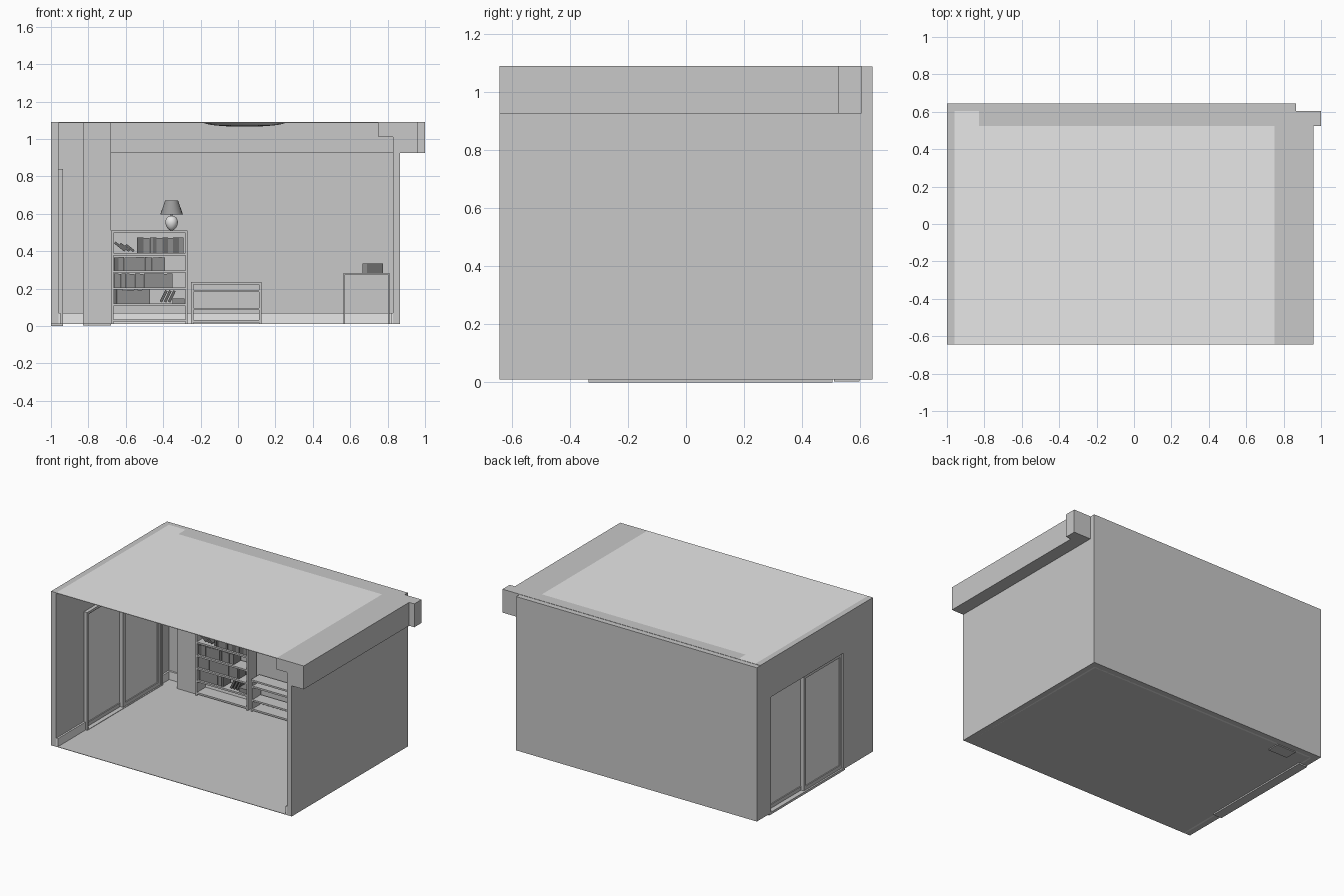
import bpy, bmesh, math, random
from mathutils import Matrix, Vector

random.seed(4)
cube = bpy.data.objects.get("Cube")
if cube:
    bpy.data.objects.remove(cube)


def material(name, v):
    m = bpy.data.materials.new(name)
    m.use_nodes = True
    m.diffuse_color = (v, v, v, 1)
    m.node_tree.nodes["Principled BSDF"].inputs["Base Color"].default_value = (v, v, v, 1)
    return m


WALL = material("wall grey", 0.58)
LIGHT = material("light grey", 0.82)
BOOK = material("book grey", 0.27)
DARK = material("dark book grey", 0.15)
SHADE = material("lampshade grey", 0.32)


def finish(name, bm, mat):
    mesh = bpy.data.meshes.new(name)
    bm.to_mesh(mesh)
    bm.free()
    mesh.materials.append(mat)
    ob = bpy.data.objects.new(name, mesh)
    bpy.context.collection.objects.link(ob)
    return ob


def boxes(name, spans, mat, lean=0):
    """One object made of boxes, each given as x, y and z spans."""
    bm = bmesh.new()
    for span in spans:
        lo, hi = Vector(span[0::2]), Vector(span[1::2])
        size = hi - lo
        bmesh.ops.create_cube(bm, size=1, matrix=Matrix.Translation((lo + hi) / 2)
                              @ Matrix.Rotation(lean, 4, 'Y') @ Matrix.Diagonal((*size, 1)))
    return finish(name, bm, mat)


def lathe(name, profile, centre, mat, steps=40):
    """Spin a radius/height profile about a vertical axis."""
    bm = bmesh.new()
    verts = [bm.verts.new((r, 0, z)) for r, z in profile]
    edges = [bm.edges.new(pair) for pair in zip(verts, verts[1:])]
    bmesh.ops.spin(bm, geom=verts + edges, axis=(0, 0, 1), cent=(0, 0, 0),
                   angle=2 * math.pi, steps=steps)
    bmesh.ops.remove_doubles(bm, verts=bm.verts, dist=0.0001)
    bmesh.ops.recalc_face_normals(bm, faces=bm.faces)
    ob = finish(name, bm, mat)
    ob.location = centre
    for p in ob.data.polygons:
        p.use_smooth = True
    return ob


# Room dimensions
L, R, F, B = -1.0, 0.867, -0.643, 0.643
IN_L, IN_R, IN_B = -0.96, 0.83, 0.605
Z0, Z1 = 0.01, 1.09
WIN_F, WIN_B, WIN_T = -0.335, 0.505, 0.84

# Shell of the room, open at the front
boxes("floor", [(IN_L, IN_R, F, IN_B, Z0, 0.013)], WALL)
boxes("back_wall", [(L, R, IN_B, B, Z0, 1.088)], WALL)
boxes("right_hand_wall", [(IN_R, R, F, IN_B, Z0, 0.93)], WALL)
boxes("window_wall", [(L, IN_L, F, WIN_F, Z0, Z1), (L, IN_L, WIN_B, IN_B, Z0, Z1),
                      (L, IN_L, WIN_F, WIN_B, WIN_T, Z1)], WALL)
boxes("ceiling", [(IN_L, 0.75, F, 0.525, 1.086, Z1),
                  (IN_L, -0.83, 0.525, IN_B, 1.086, Z1)], LIGHT)
boxes("side_beam", [(0.75, IN_R, F, 0.525, 1.01, Z1),
                    (IN_R, 0.96, F, IN_B, 0.926, Z1)], WALL)
boxes("back_beam", [(-0.83, IN_R, 0.525, IN_B, 0.928, Z1),
                    (0.96, 1.0, 0.525, IN_B, 0.926, Z1)], WALL)
boxes("column", [(-0.83, -0.68, 0.51, 0.597, 0.003, 1.085)], WALL)

# Skirting boards
boxes("skirting", [(IN_L, -0.83, 0.592, IN_B, Z0, 0.07),
                   (-0.68, IN_R, 0.592, IN_B, Z0, 0.07),
                   (IN_R - 0.012, IN_R, F, 0.592, Z0, 0.07),
                   (IN_L, IN_L + 0.012, F, WIN_F, Z0, 0.07),
                   (IN_L, IN_L + 0.012, WIN_B, 0.592, Z0, 0.07)], LIGHT)


def frame(name, x0, x1, y0, y1, z0, z1, w):
    boxes(name, [(x0, x1, y0, y0 + w, z0, z1), (x0, x1, y1 - w, y1, z0, z1),
                 (x0, x1, y0 + w, y1 - w, z0, z0 + w),
                 (x0, x1, y0 + w, y1 - w, z1 - w, z1)], WALL)


# Sliding window doors: surround plus two offset glazed panels
frame("window_surround", -1.0, -0.935, WIN_F, WIN_B, 0.0, WIN_T, 0.016)
for name, x, y0, y1 in (("front", -0.988, WIN_F + 0.016, 0.105),
                        ("rear", -0.966, 0.075, WIN_B - 0.016)):
    frame(name + "_window_sash", x, x + 0.022, y0, y1, 0.016, WIN_T - 0.016, 0.026)
    boxes(name + "_window_pane", [(x + 0.007, x + 0.015, y0 + 0.026, y1 - 0.026,
                                   0.042, WIN_T - 0.042)], LIGHT)

# Round ceiling lamp: a shallow bowl
bowl = [(0.22 * math.cos(a), -0.024 * math.sin(a))
        for a in (i * math.pi / 16 for i in range(9))]
lathe("ceiling_lamp", [(0, 0)] + bowl, (0.035, 0.03, 1.0895), LIGHT, 64)


def shelf_unit(name, x0, x1, y0, top, levels, t=0.012):
    y1 = 0.592
    parts = [(x0, x0 + t, y0, y1, Z0, top), (x1 - t, x1, y0, y1, Z0, top),
             (x0 + t, x1 - t, y0, y1, top - t, top)]
    parts += [(x0 + t, x1 - t, y0, y1, z - t, z) for z in levels]
    boxes(name, parts, WALL)


# Furniture
shelf_unit("bookcase", -0.678, -0.27, 0.495, 0.51, (0.035, 0.12, 0.207, 0.297, 0.39))
shelf_unit("low_shelf", -0.25, 0.125, 0.5, 0.235, (0.032, 0.097, 0.193))
shelf_unit("desk", 0.565, 0.81, 0.38, 0.283, (), 0.008)
boxes("desk_box", [(0.665, 0.69, 0.44, 0.55, 0.283, 0.333)], BOOK)
boxes("desk_box_front", [(0.69, 0.775, 0.44, 0.55, 0.283, 0.333)], DARK)

# Rows of upright books, alternating between two greys
for row, (x, end, z, height) in enumerate(((-0.54, -0.29, 0.39, 0.085),
                                           (-0.662, -0.39, 0.297, 0.072),
                                           (-0.664, -0.35, 0.207, 0.075),
                                           (-0.66, -0.47, 0.12, 0.075))):
    books = {"grey": [], "dark": []}
    while x < end - 0.008:
        w = min(random.uniform(0.014, 0.034), end - x)
        key = "dark" if random.random() < (0.45 if row == 0 else 0.12) else "grey"
        books[key].append((x, x + w - 0.001, 0.51, 0.59, z,
                           z + height - random.uniform(0, 0.004)))
        x += w
    for key, mat in (("grey", BOOK), ("dark", DARK)):
        if books[key]:
            boxes(f"{key}_books_row_{row + 1}", books[key], mat)

# Leaning and lying books
boxes("leaning_books_top", [(x, x + 0.013, 0.51, 0.59, 0.39, 0.39 + h) for x, h in
                            ((-0.638, 0.07), (-0.612, 0.062), (-0.585, 0.054))],
      DARK, -0.9)
boxes("leaning_books_bottom", [(x, x + 0.014, 0.51, 0.59, 0.125, 0.192)
                               for x in (-0.405, -0.383, -0.361)], DARK, 0.45)
boxes("lying_books", [(-0.35, -0.285, 0.51, 0.59, 0.12, 0.148)], BOOK)

# Table lamp on the bookcase
lamp_at = (-0.355, 0.545, 0.51)
egg = [(0.033 * math.sin(a) * (1 - 0.15 * math.cos(a + math.pi)* -1), 0.04 - 0.04 * math.cos(a))
       for a in (i * math.pi / 12 for i in range(13))]
lathe("lamp_base", egg, lamp_at, LIGHT, 24)
lathe("lamp_stem", [(0, 0.07), (0.006, 0.07), (0.006, 0.15), (0, 0.15)], lamp_at, SHADE, 12)
lathe("lamp_shade", [(0.061, 0.085), (0.035, 0.16), (0.033, 0.16), (0.059, 0.085),
                     (0.061, 0.085)], lamp_at, SHADE, 24)
for ob in bpy.data.objects:
    if ob.name in ("lamp_shade", "lamp_stem", "ceiling_lamp"):
        bpy.ops.object.select_all(action='DESELECT')
        ob.select_set(True)
        bpy.context.view_layer.objects.active = ob
        bpy.ops.object.shade_smooth_by_angle()
